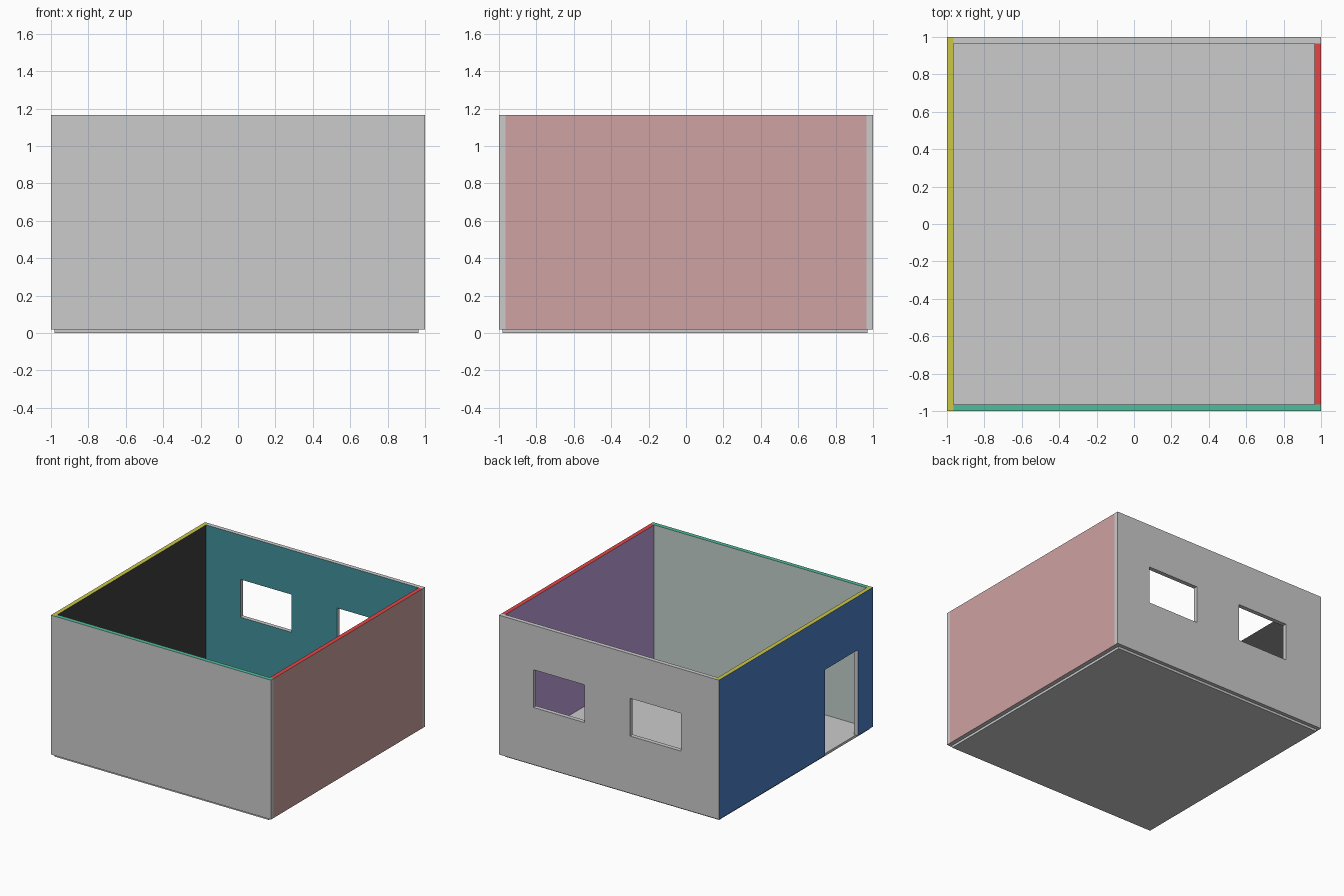
import bpy
import bmesh
from mathutils import Vector

if "Cube" in bpy.data.objects:
    bpy.data.objects.remove(bpy.data.objects["Cube"])

T = 0.035             # wall thickness
I = 1 - T             # inner face of the walls
Z0, Z1 = 0.02, 1.165  # bottom and top of the walls


def paint(name, rgb):
    m = bpy.data.materials.new(name)
    m.diffuse_color = (*rgb, 1)
    m.use_nodes = True
    m.node_tree.nodes["Principled BSDF"].inputs["Base Color"].default_value = m.diffuse_color
    return m


def box(name, lo, hi, paints=None):
    """Box between two corners; paints maps a face direction to a material."""
    bm = bmesh.new()
    bmesh.ops.create_cube(bm, size=1)
    for v in bm.verts:
        v.co = Vector([lo[i] if v.co[i] < 0 else hi[i] for i in range(3)])
    bm.normal_update()
    me = bpy.data.meshes.new(name)
    if paints:
        me.materials.append(None)
        for direction, mat in paints.items():
            me.materials.append(mat)
            for f in bm.faces:
                if f.normal.dot(Vector(direction)) > 0.9:
                    f.material_index = len(me.materials) - 1
    bm.to_mesh(me)
    bm.free()
    ob = bpy.data.objects.new(name, me)
    bpy.context.collection.objects.link(ob)
    return ob


def cut(wall, name, lo, hi):
    cutter = box(name, lo, hi)
    cutter.hide_render = True
    cutter.hide_set(True)
    mod = wall.modifiers.new(name, 'BOOLEAN')
    mod.operation = 'DIFFERENCE'
    mod.solver = 'EXACT'
    mod.object = cutter


UP, XP, XN, YP, YN = (0, 0, 1), (1, 0, 0), (-1, 0, 0), (0, 1, 0), (0, -1, 0)

# Floor slab, slightly inset under the walls
box("floor", (-0.98, -0.98, 0), (0.965, 0.97, Z0))

# Four walls with painted inner, outer and top faces
left = box("left_wall", (-1, -1, Z0), (-I, 1, Z1), {
    UP: paint("yellow", (0.60, 0.58, 0.06)),
    XN: paint("navy", (0.07, 0.21, 0.56)),
    XP: paint("black", (0.05, 0.05, 0.05))})
back = box("back_wall", (-I, I, Z0), (1, 1, Z1), {
    YN: paint("teal", (0.055, 0.28, 0.33))})
box("right_wall", (I, -I, Z0), (1, I, Z1), {
    UP: paint("red", (0.80, 0.06, 0.06)),
    XP: paint("dusty_red", (0.62, 0.36, 0.36)),
    XN: paint("purple", (0.53, 0.36, 0.76))})
box("front_wall", (-I, -1, Z0), (1, -I, Z1), {
    UP: paint("green", (0.08, 0.51, 0.34)),
    YP: paint("pale_green", (0.55, 0.63, 0.60))})

# Two window openings in the back wall
for i, x in enumerate((-0.655, 0.222)):
    cut(back, f"window_opening_{i + 1}", (x, 0.9, 0.49), (x + 0.464, 1.1, 0.80))

# Doorway in the left wall
cut(left, "door_opening", (-1.1, -0.805, -0.1), (-0.9, -0.377, 0.725))
